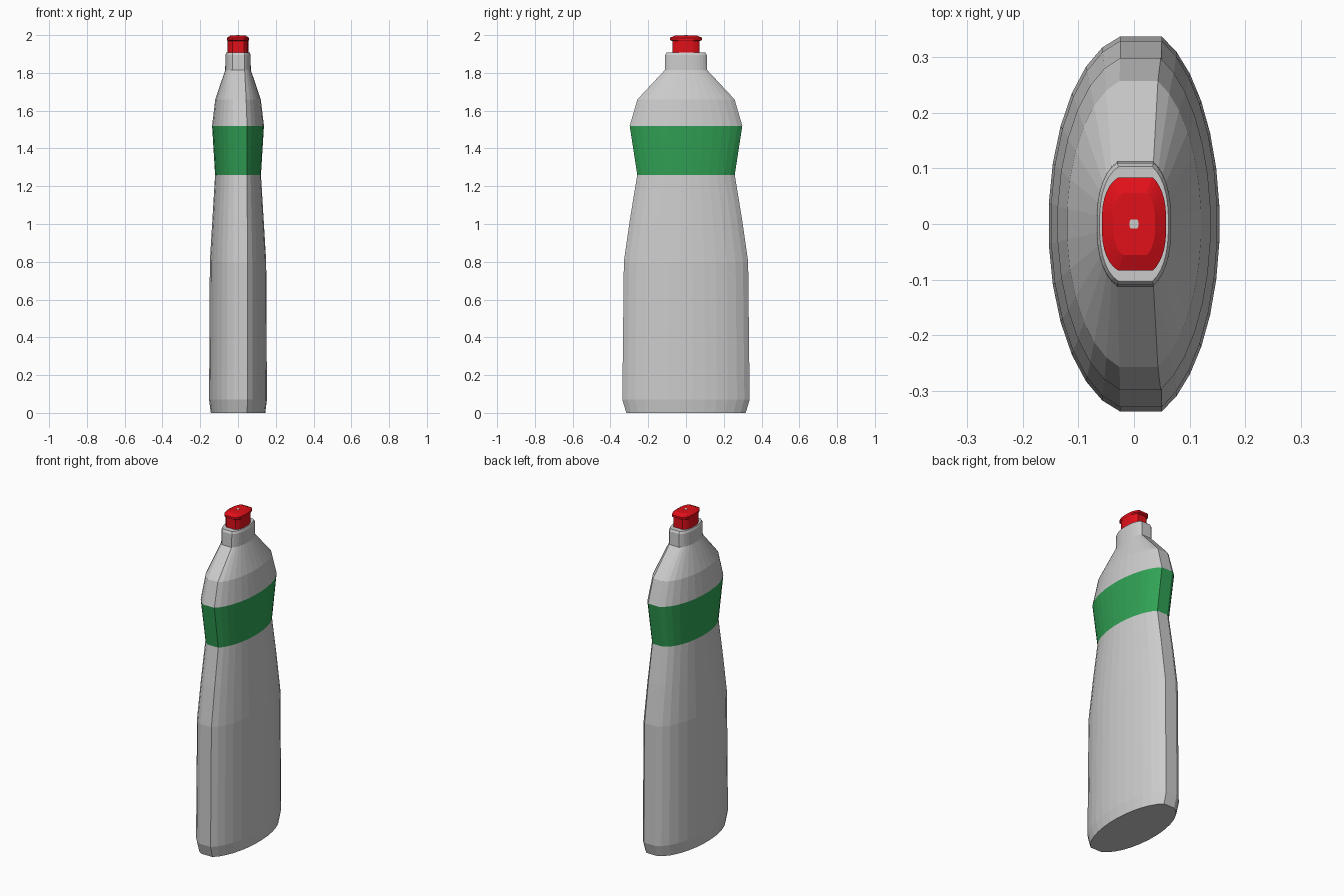
import bpy, bmesh, math

if "Cube" in bpy.data.objects:
    bpy.data.objects.remove(bpy.data.objects["Cube"])

STEPS = 7  # points per quarter of a cross-section


def quarter(a, b, flat, n):
    """Rounded quarter from the side (x = a) to the end flat (y = b)."""
    end = math.acos((flat / a) ** (n / 2))
    top = math.sin(end) ** (2 / n)
    pts = []
    for i in range(STEPS):
        t = end * (i + 0.5) / (STEPS - 0.5)
        pts.append((a * math.cos(t) ** (2 / n), b * math.sin(t) ** (2 / n) / top))
    return pts


def section(a, b, left, right, n):
    r = quarter(a, b, right, n)
    l = [(-x, y) for x, y in quarter(a, b, left, n)]
    upper = r + l[::-1]
    return upper + [(x, -y) for x, y in upper[::-1]]


def loft(name, rings, cap_bottom=False, cap_top=False, color=None):
    """Rings are (z, half width x, half depth y, left flat, right flat, squareness)."""
    bm = bmesh.new()
    loops = [[bm.verts.new((x, y, z)) for x, y in section(*shape)]
             for z, *shape in rings]
    count = len(loops[0])
    for lo, hi in zip(loops, loops[1:]):
        for i in range(count):
            j = (i + 1) % count
            bm.faces.new((lo[i], lo[j], hi[j], hi[i]))
    if cap_bottom:
        bm.faces.new(loops[0][::-1])
    if cap_top:
        bm.faces.new(loops[-1])
    mesh = bpy.data.meshes.new(name)
    bm.to_mesh(mesh)
    bm.free()
    if color:
        mat = bpy.data.materials.new(name + "_color")
        mat.diffuse_color = color
        mat.use_nodes = True
        mat.node_tree.nodes["Principled BSDF"].inputs["Base Color"].default_value = mat.diffuse_color
        mesh.materials.append(mat)
    obj = bpy.data.objects.new(name, mesh)
    bpy.context.collection.objects.link(obj)
    return obj


waist = (1.26, 0.122, 0.258, 0.024, 0.047, 2.0)
chest = (1.52, 0.138, 0.298, 0.025, 0.048, 2.0)

# Lower bottle
loft("bottle_body", [
    (0.0, 0.145, 0.316, 0.024, 0.048, 2.0),
    (0.07, 0.154, 0.337, 0.025, 0.050, 2.0),
    (0.80, 0.150, 0.329, 0.025, 0.050, 2.0),
    (1.03, 0.136, 0.296, 0.025, 0.049, 2.0),
    waist], cap_bottom=True)

# Green band
loft("label_band", [waist, chest], color=(0.03, 0.36, 0.09, 1))

# Shoulder and neck
loft("shoulder_and_neck", [
    chest,
    (1.66, 0.121, 0.257, 0.026, 0.043, 2.0),
    (1.815, 0.068, 0.112, 0.030, 0.035, 2.4),
    (1.895, 0.067, 0.110, 0.030, 0.035, 2.4),
    (1.908, 0.062, 0.103, 0.028, 0.033, 2.4)], cap_top=True)

# Red pull-up cap
loft("pull_cap", [
    (1.905, 0.055, 0.072, 0.028, 0.033, 2.5),
    (1.968, 0.055, 0.072, 0.028, 0.033, 2.5),
    (1.974, 0.058, 0.084, 0.028, 0.033, 2.5),
    (1.986, 0.058, 0.084, 0.028, 0.033, 2.5),
    (1.999, 0.038, 0.056, 0.020, 0.023, 2.5)],
    cap_bottom=True, cap_top=True, color=(0.75, 0.005, 0.01, 1))

# Tiny spout opening in the cap
loft("spout_opening", [
    (1.99, 0.008, 0.008, 0.006, 0.006, 3.0),
    (2.0, 0.008, 0.008, 0.006, 0.006, 3.0)], cap_top=True)
